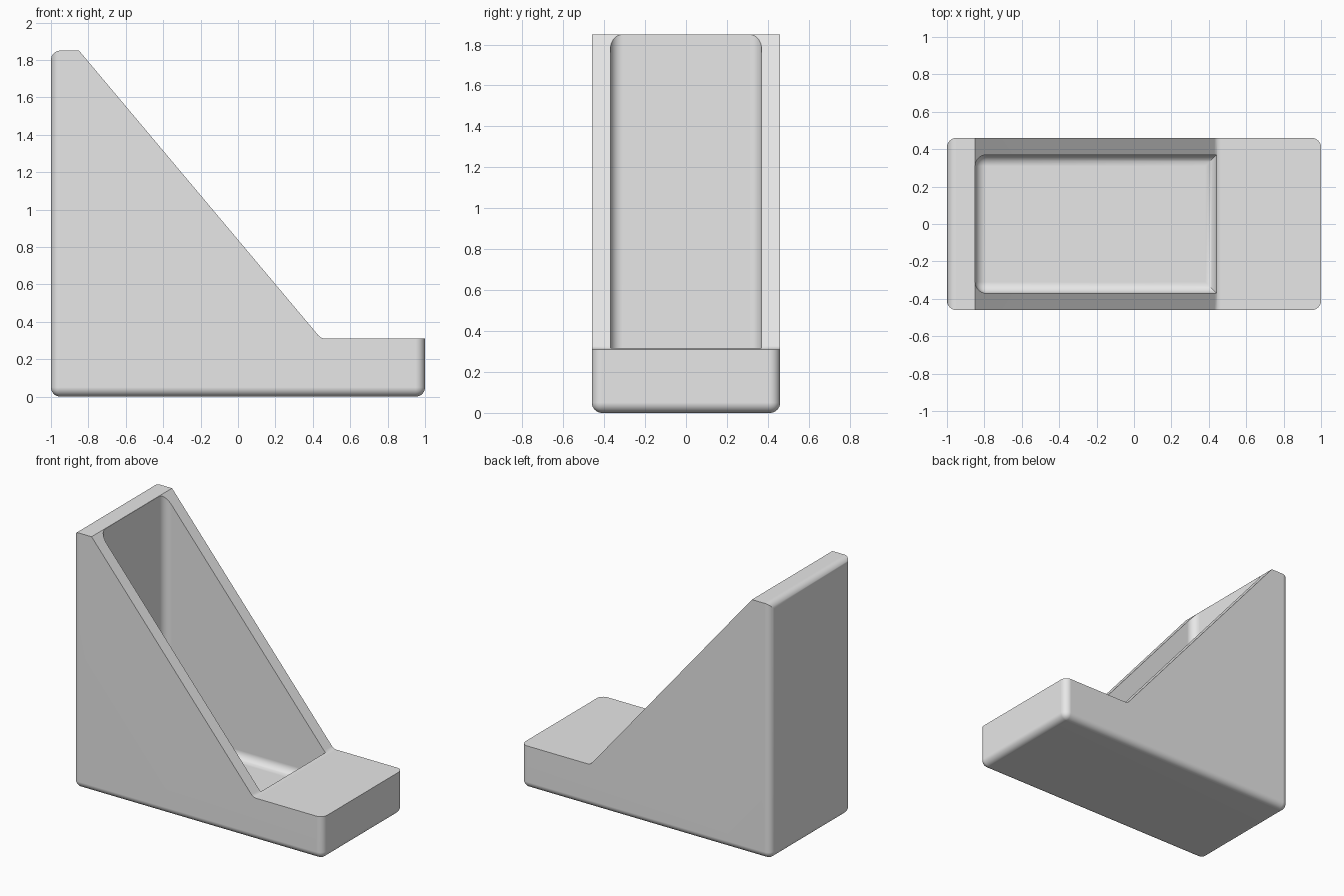
import bpy
import bmesh

default_cube = bpy.data.objects.get("Cube")
if default_cube:
    bpy.data.objects.remove(default_cube, do_unlink=True)

grey = bpy.data.materials.new("light_grey")
grey.use_nodes = True
grey.diffuse_color = (0.8, 0.8, 0.8, 1)
grey.node_tree.nodes["Principled BSDF"].inputs["Base Color"].default_value = (0.8, 0.8, 0.8, 1)


def extruded(name, profile, half_width, radius, is_round):
    """Extrude an x-z profile along y and round the edges picked by a rule."""
    bm = bmesh.new()
    face = bm.faces.new([bm.verts.new((x, -half_width, z)) for x, z in profile])
    result = bmesh.ops.extrude_face_region(bm, geom=[face])
    moved = [g for g in result["geom"] if isinstance(g, bmesh.types.BMVert)]
    bmesh.ops.translate(bm, verts=moved, vec=(0, 2 * half_width, 0))
    bmesh.ops.recalc_face_normals(bm, faces=bm.faces)
    picked = [e for e in bm.edges if is_round(e.verts[0].co, e.verts[1].co)]
    bmesh.ops.bevel(bm, geom=picked, offset=radius, offset_type='OFFSET',
                    segments=8, profile=0.5, affect='EDGES', clamp_overlap=True)
    mesh = bpy.data.meshes.new(name)
    bm.to_mesh(mesh)
    bm.free()
    mesh.materials.append(grey)
    obj = bpy.data.objects.new(name, mesh)
    bpy.context.collection.objects.link(obj)
    return obj


def same(a, b):
    return abs(a - b) < 1e-4


# Solid bracket: upright back, sloping sides, low front foot
back, foot, base, crest = -1.0, 1.0, 0.0, 1.85
outline = [(back, base), (foot, base), (foot, 0.31), (0.463, 0.31), (0.445, 0.315),
           (0.43, 0.327), (-0.85, crest), (back, crest)]


def body_edge(a, b):
    bottom = same(a.z, base) and same(b.z, base)
    upright = same(a.x, b.x) and same(a.y, b.y) and abs(a.x) > 0.99
    rear_top = same(a.z, crest) and same(a.x, back) and same(b.x, back) and same(b.z, crest)
    return bottom or upright or rear_top


body = extruded("gusset_bracket", outline, 0.46, 0.05, body_edge)

# Hollow between the side walls, rounded at the floor and rear corners
rear, front, floor, above = -0.849, 0.442, 0.09, 2.2


def pocket_edge(a, b):
    on_floor = same(a.z, floor) and same(b.z, floor)
    rear_corner = same(a.x, rear) and same(b.x, rear) and same(a.y, b.y)
    return on_floor or rear_corner


pocket = extruded("pocket_cutter",
                  [(rear, floor), (front, floor), (front, above), (rear, above)],
                  0.37, 0.06, pocket_edge)
pocket.hide_render = True

cut = body.modifiers.new("pocket", 'BOOLEAN')
cut.operation = 'DIFFERENCE'
cut.solver = 'EXACT'
cut.object = pocket

bpy.ops.object.select_all(action='DESELECT')
body.select_set(True)
bpy.context.view_layer.objects.active = body
bpy.ops.object.modifier_apply(modifier=cut.name)
bpy.data.objects.remove(pocket, do_unlink=True)

# Smooth fillets, flat large faces
bpy.ops.object.shade_smooth_by_angle(angle=0.5)
weighted = body.modifiers.new("flat_faces", 'WEIGHTED_NORMAL')
weighted.keep_sharp = True
